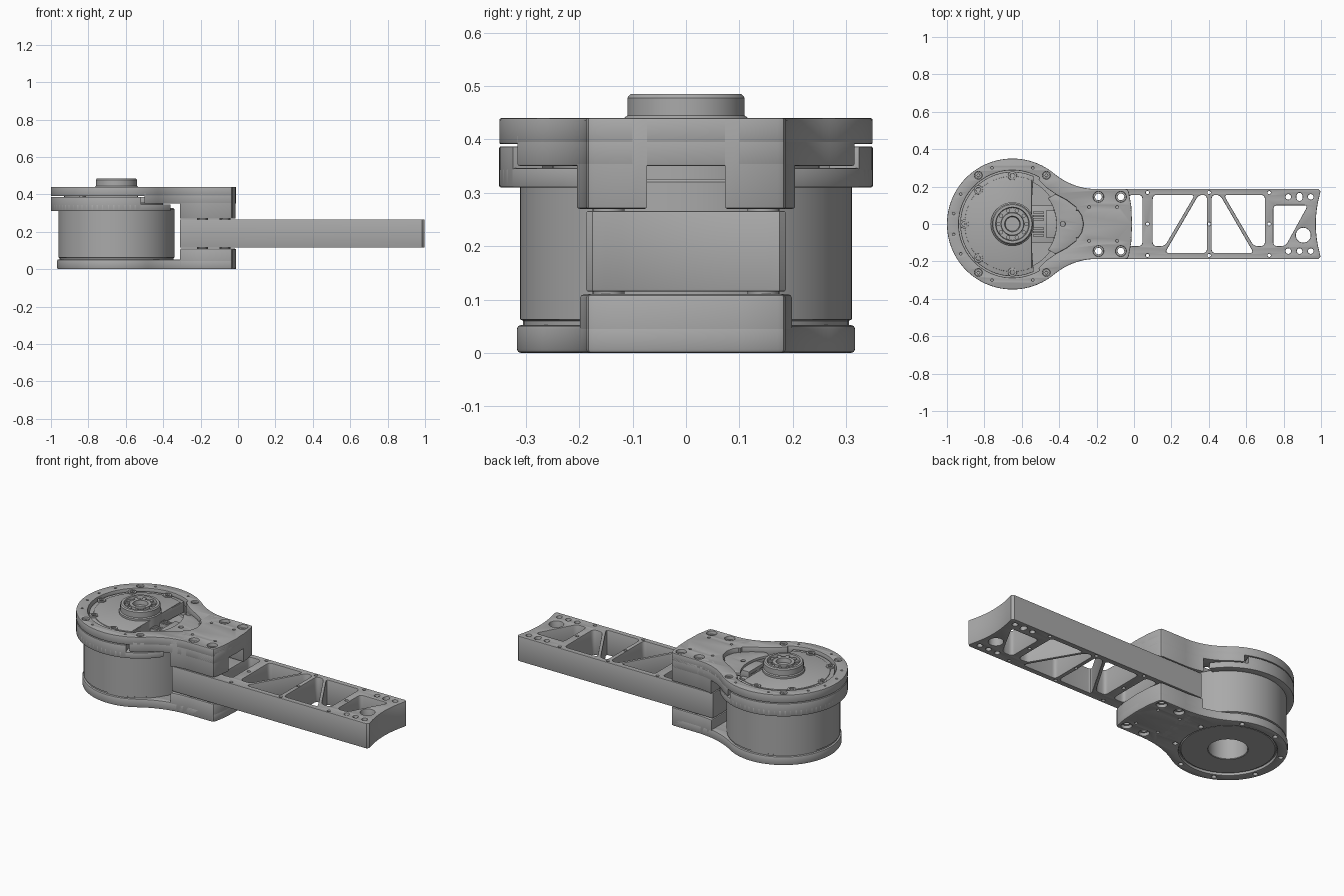
import bpy, bmesh
from math import sin, cos, pi, atan2, sqrt, radians
from mathutils import Vector

cube = bpy.data.objects.get("Cube")
if cube:
    bpy.data.objects.remove(cube, do_unlink=True)

metal = bpy.data.materials.new("machined grey")
metal.use_nodes = True
GREY = (0.4, 0.4, 0.4, 1)
metal.diffuse_color = GREY
metal.node_tree.nodes["Principled BSDF"].inputs["Base Color"].default_value = GREY

CX = -0.65    # motor axis
W = 0.187     # half width of the arm


def finish(name, me):
    bm = bmesh.new()
    bm.from_mesh(me)
    bmesh.ops.remove_doubles(bm, verts=bm.verts, dist=0.0002)
    bmesh.ops.recalc_face_normals(bm, faces=bm.faces)
    bm.to_mesh(me)
    bm.free()
    me.materials.clear()
    me.materials.append(metal)
    ob = bpy.data.objects.new(name, me)
    bpy.context.collection.objects.link(ob)
    bpy.ops.object.select_all(action='DESELECT')
    ob.select_set(True)
    bpy.context.view_layer.objects.active = ob
    bpy.ops.object.shade_smooth_by_angle(angle=radians(35))
    return ob


def plate(name, loops, z0, z1, bevel=0.004):
    """Extruded outline; the loops after the first are holes."""
    cu = bpy.data.curves.new(name, 'CURVE')
    cu.dimensions = '2D'
    cu.fill_mode = 'BOTH'
    cu.extrude = (z1 - z0) / 2 - bevel
    cu.bevel_depth = bevel
    cu.bevel_resolution = 1
    cu.offset = -bevel
    for loop in loops:
        sp = cu.splines.new('POLY')
        sp.points.add(len(loop) - 1)
        for p, (x, y) in zip(sp.points, loop):
            p.co = (x, y, 0, 1)
        sp.use_cyclic_u = True
    tmp = bpy.data.objects.new("tmp", cu)
    bpy.context.collection.objects.link(tmp)
    dg = bpy.context.evaluated_depsgraph_get()
    me = bpy.data.meshes.new_from_object(tmp.evaluated_get(dg))
    bpy.data.objects.remove(tmp, do_unlink=True)
    ob = finish(name, me)
    for v in me.vertices:
        v.co.z += (z0 + z1) / 2
    return ob


def lathe(name, profile, x=CX, y=0, steps=72):
    bm = bmesh.new()
    vs = [bm.verts.new((r, 0, z)) for r, z in profile]
    es = [bm.edges.new(e) for e in zip(vs, vs[1:])]
    bmesh.ops.spin(bm, geom=vs + es, axis=(0, 0, 1), cent=(0, 0, 0), angle=2 * pi, steps=steps)
    bmesh.ops.translate(bm, verts=bm.verts, vec=(x, y, 0))
    me = bpy.data.meshes.new(name)
    bm.to_mesh(me)
    bm.free()
    return finish(name, me)


def disc(name, x, y, r, z0, z1):
    return lathe(name, [(0, z0), (r, z0), (r, z1), (0, z1)], x, y, 20)


def box(name, lo, hi):
    return plate(name, [[(lo[0], lo[1]), (hi[0], lo[1]), (hi[0], hi[1]), (lo[0], hi[1])]], lo[2], hi[2], 0.001)


def arc(x, y, r, a0, a1, n):
    return [(x + r * cos(a0 + (a1 - a0) * i / n), y + r * sin(a0 + (a1 - a0) * i / n)) for i in range(n + 1)]


def circle(x, y, r, n=24):
    return arc(x, y, r, 0, 2 * pi, n)[:-1]


def rounded(pts, d=0.022):
    out = []
    for i, p in enumerate(pts):
        p, a, b = Vector(p), Vector(pts[i - 1]), Vector(pts[(i + 1) % len(pts)])
        a, b = p + (a - p).normalized() * d, p + (b - p).normalized() * d
        out += [tuple(a * (1 - t) ** 2 + p * 2 * t * (1 - t) + b * t * t) for t in (0, .25, .5, .75, 1)]
    return out


def mirror(half):
    return half + [(x, -y) for x, y in reversed(half) if abs(y) > 1e-5]


def neck(R):
    """Upper half of the ring that blends into the arm end."""
    dx = 0.45
    r = (dx * dx + W * W - R * R) / (2 * (R - W))
    phi = atan2(W + r, dx)
    return (arc(CX, 0, R, pi, phi, 40) + arc(CX + dx, W + r, r, phi + pi, 1.5 * pi, 14)[1:]
            + [(-0.045, W), (-0.034, W - 0.004), (-0.028, W - 0.015), (-0.015, 0.1), (-0.01, 0)])


def clip(half, x0):
    for a, b in zip(half, half[1:]):
        if a[0] <= x0 < b[0]:
            t = (x0 - a[0]) / (b[0] - a[0])
            return [(x0, a[1] + t * (b[1] - a[1]))] + [p for p in half if p[0] > x0]


def ring_points(r, angles):
    return [(CX + r * cos(radians(a)), r * sin(radians(a))) for a in angles]


bolts = [(x, s * 0.145) for x in (-0.19, -0.07) for s in (1, -1)]
bolt_holes = [circle(x, y, 0.028) for x, y in bolts]
pin_holes = [circle(x, s * 0.09, 0.007, 12) for x in (-0.24, -0.09) for s in (1, -1)]

# Truss arm with through pockets and a concave tip
arm = [(-0.31, W), (-0.31, -W), (0.985, -W), (0.997, -W + 0.012)]
arm += [(0.972 + 0.025 * (y / 0.17) ** 2, y) for y in [-0.15 + 0.03 * i for i in range(11)]]
arm += [(0.997, W - 0.012), (0.985, W)]
T, B, L = 0.155, -0.155, -0.118
pockets = [
    [(-0.03, T), (0.045, T), (0.045, L), (-0.03, L)],
    [(0.10, T), (0.325, T), (0.165, L), (0.10, L)],
    [(0.165, B), (0.345, T), (0.39, T), (0.39, B)],
    [(0.415, T), (0.46, T), (0.64, B), (0.415, B)],
    [(0.48, T), (0.70, T), (0.70, L), (0.64, L)],
    [(0.745, 0.1), (0.93, 0.1), (0.81, L), (0.745, L)]]
arm_holes = [rounded(p) for p in pockets] + [circle(0.905, -0.06, 0.04)]
arm_holes += [circle(x, s * 0.145, 0.015) for x in (0.825, 0.945) for s in (1, -1)]
arm_holes += [circle(0.885, -0.145, 0.015), [(x, 0.145 + (y - 0.145) * 1.3) for x, y in circle(0.885, 0.145, 0.017)]]
arm_holes += [circle(x, y, 0.009, 12) for x in (0.072, 0.402, 0.723) for y in (0.168, 0, -0.168)
              if not (y == 0 and x > 1)]
plate("truss_arm", [arm] + arm_holes + bolt_holes, 0.115, 0.266)

# Lower bracket: ring plate and end block
low = neck(0.317)
low_screws = [circle(x, y, 0.012, 14) for x, y in ring_points(0.289, range(20, 380, 45))]
plate("lower_bracket_plate", [mirror(low), circle(CX, 0, 0.262, 72)] + low_screws + bolt_holes + pin_holes,
      0, 0.052, 0.007)
plate("lower_bracket_block", [mirror(clip(low, -0.31))] + bolt_holes + pin_holes, 0, 0.11, 0.007)

# Motor body with a blind bore underneath
lathe("motor_body", [(0, 0.3), (0.105, 0.3), (0.105, 0.012), (0.108, 0.009), (0.25, 0.009), (0.255, 0.016),
                     (0.262, 0.016), (0.262, 0.05), (0.305, 0.05), (0.305, 0.06), (0.311, 0.063),
                     (0.311, 0.32), (0.305, 0.326), (0.25, 0.326), (0.25, 0.35), (0, 0.35)])

# Stepped lower collar around the motor top
for name, a, z in (("collar_lip", radians(34), 0.346), ("collar_wall", radians(68), 0.387)):
    sector = arc(CX, 0, 0.35, a, 2 * pi - a, 60) + arc(CX, 0, 0.29, 2 * pi - a, a, 60)
    plate(name, [sector], 0.31, z, 0.003)

# Upper bracket: ring plate with window, thick neck and two legs
high = neck(0.35)
pocket_side = [(-0.51, 0.235), (-0.47, 0.195), (-0.42, 0.16), (-0.36, 0.128), (-0.31, 0.09), (-0.28, 0.045), (-0.27, 0)]
window = arc(CX, 0, 0.287, pi, radians(60), 36) + pocket_side
ring_screws = ring_points(0.317, (55, 125, 235, 305))
tops = [circle(x, y, 0.02) for x, y in ring_screws]
tops += [circle(x, y, 0.006, 10) for x, y in ring_points(0.319, (70, 110, 150, 170, 190, 210, 250, 290))]
plate("upper_bracket_plate", [mirror(high), mirror(window)] + tops + bolt_holes + pin_holes, 0.391, 0.44)
inner = clip(window, -0.5)
outer = clip(high, -0.5)
u_shape = outer + [(x, -y) for x, y in reversed(outer[:-1])] + [(x, -y) for x, y in inner] + inner[-2::-1]
plate("upper_bracket_neck", [u_shape] + tops[:1] + tops[3:4] + bolt_holes + pin_holes, 0.35, 0.41)
leg = [(-0.31, 0.073)] + [p for p in clip(high, -0.31) if p[1] > 0.08] + [(-0.013, 0.073)]
for s, name in ((1, "left_leg"), (-1, "right_leg")):
    holes = [h for h in bolt_holes + pin_holes if h[0][1] * s > 0]
    plate("upper_bracket_" + name, [[(x, y * s) for x, y in leg]] + holes, 0.27, 0.44)

# Bolt sleeves and ring screw heads
for x, y in bolts:
    plate("bolt_sleeve", [circle(x, y, 0.03), circle(x, y, 0.018)], 0.02, 0.42, 0.001)
for x, y in ring_screws:
    plate("ring_screw", [circle(x, y, 0.019), circle(x, y, 0.008, 6)], 0.38, 0.43, 0.001)

# Motor cap, cut away beside the connector, with screw lugs
cap = mirror(arc(CX, 0, 0.279, pi, radians(66), 40) + [(-0.543, 0.17), (-0.549, 0.08), (-0.55, 0)])
plate("motor_cap", [cap], 0.36, 0.424, 0.003)
for x, y in ring_points(0.258, (90, 135, 180, 225, 270)):
    plate("cap_lug", [circle(x, y, 0.024), circle(x, y, 0.013, 6)], 0.42, 0.434, 0.002)
plate("cap_step", [circle(CX, 0, 0.255, 60)[11:50]], 0.42, 0.428, 0.002)

# Output hub with bearing
lathe("output_hub", [(0.116, 0.36), (0.116, 0.44), (0.11, 0.445), (0.11, 0.478), (0.104, 0.485), (0.09, 0.485),
                     (0.087, 0.468), (0.062, 0.468), (0.06, 0.48), (0.042, 0.48), (0.038, 0.455), (0, 0.455)])
for x, y in ring_points(0.075, range(0, 360, 36)):
    disc("bearing_ball", x, y, 0.011, 0.46, 0.477)

# Shelf inside the neck pocket
edge = radians(36)
shelf = arc(CX, 0, 0.235, -edge, edge, 16) + pocket_side[2:] + [(x, -y) for x, y in pocket_side[-2:1:-1]]
plate("pocket_shelf", [shelf, circle(-0.38, 0, 0.013)], 0.396, 0.412, 0.002)

# Connector block with its sockets facing the arm
box("circuit_board", (-0.56, -0.1, 0.35), (-0.43, 0.1, 0.36))
box("connector_body", (-0.47, -0.073, 0.352), (-0.36, 0.073, 0.395))
box("connector_latch", (-0.37, -0.012, 0.352), (-0.352, 0.012, 0.395))
for y in (0.024, 0.043, 0.062):
    for s in (1, -1):
        for z in (0.368, 0.387):
            box("socket", (-0.365, s * y - 0.008, z - 0.008), (-0.355, s * y + 0.008, z + 0.008))
            box("socket_pin", (-0.36, s * y - 0.003, z - 0.003), (-0.35, s * y + 0.003, z + 0.003))
        box("solder_pad", (-0.54, s * y - 0.006, 0.355), (-0.48, s * y + 0.006, 0.385))
